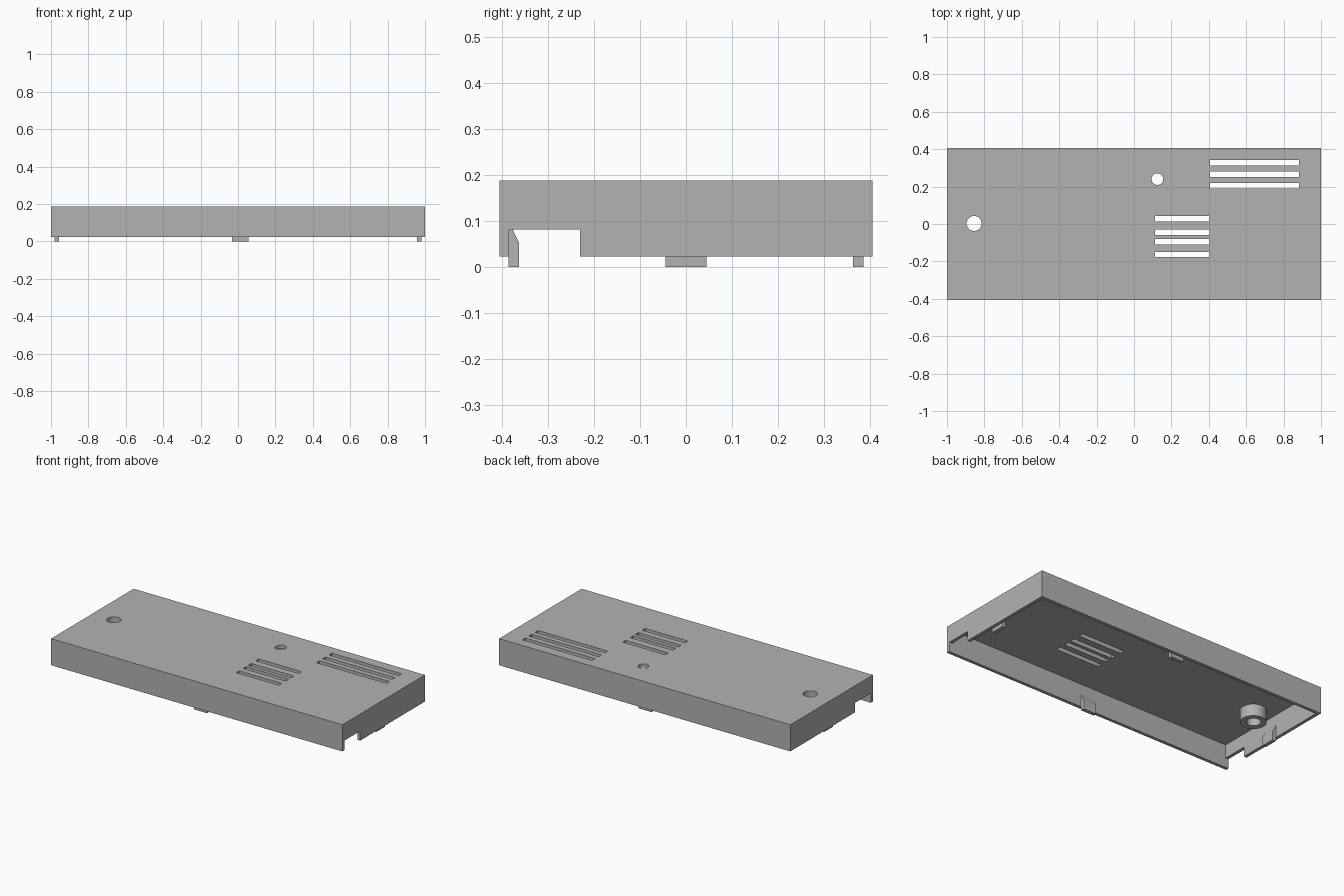
import bpy, bmesh, math
from mathutils import Matrix, Vector

if "Cube" in bpy.data.objects:
    bpy.data.objects.remove(bpy.data.objects["Cube"])

grey = bpy.data.materials.new("plain grey")
grey.diffuse_color = (0.45, 0.45, 0.45, 1)
grey.use_nodes = True
grey.node_tree.nodes["Principled BSDF"].inputs["Base Color"].default_value = grey.diffuse_color

X, Y, Z0, Z1 = 1.0, 0.405, 0.023, 0.188   # outer shell
WALL, CEILING = 0.02, 0.165


def add_box(bm, x0, x1, y0, y1, z0, z1):
    size = Matrix.Diagonal((x1 - x0, y1 - y0, z1 - z0, 1))
    mid = Vector((x0 + x1, y0 + y1, z0 + z1)) / 2
    bmesh.ops.create_cube(bm, size=1, matrix=Matrix.Translation(mid) @ size)


def add_cylinder(bm, x, y, r, z0, z1):
    bmesh.ops.create_cone(bm, cap_ends=True, segments=40, radius1=r, radius2=r, depth=z1 - z0,
                          matrix=Matrix.Translation((x, y, (z0 + z1) / 2)))


def finish(name, bm):
    bmesh.ops.recalc_face_normals(bm, faces=bm.faces)
    mesh = bpy.data.meshes.new(name)
    bm.to_mesh(mesh)
    bm.free()
    mesh.materials.append(grey)
    ob = bpy.data.objects.new(name, mesh)
    bpy.context.collection.objects.link(ob)
    return ob


def combine(target, other, operation):
    mod = target.modifiers.new(operation.lower(), 'BOOLEAN')
    mod.object, mod.operation, mod.solver = other, operation, 'EXACT'
    bpy.context.view_layer.objects.active = target
    bpy.ops.object.modifier_apply(modifier=mod.name)
    bpy.data.objects.remove(other)


# Shell open at the bottom
bm = bmesh.new()
add_box(bm, -X, X, -Y, Y, Z0, Z1)
cover = finish("cover", bm)
bm = bmesh.new()
add_box(bm, -X + WALL, X - WALL, -Y + WALL, Y - WALL, -0.1, CEILING)
combine(cover, finish("cavity_cutter", bm), 'DIFFERENCE')

# Screw boss under the lid
bm = bmesh.new()
add_cylinder(bm, -0.855, 0, 0.074, 0.092, 0.175)
combine(cover, finish("screw_boss", bm), 'UNION')

# Cable notch through both ends
bm = bmesh.new()
add_box(bm, -1.1, 1.1, -0.3845, -0.23, -0.1, 0.082)
combine(cover, finish("notch_cutter", bm), 'DIFFERENCE')

# Vent slots, screw hole and indicator hole
bm = bmesh.new()
for y in (0.328, 0.266, 0.205):
    add_box(bm, 0.405, 0.883, y - 0.0145, y + 0.0145, 0.1, 0.3)
for y in (0.029, -0.044, -0.096, -0.163):
    add_box(bm, 0.112, 0.405, y - 0.0145, y + 0.0145, 0.1, 0.3)
add_cylinder(bm, -0.855, 0.003, 0.04, 0.0, 0.3)
add_cylinder(bm, 0.125, 0.24, 0.031, 0.1, 0.3)
combine(cover, finish("hole_cutter", bm), 'DIFFERENCE')

bpy.ops.object.select_all(action='DESELECT')
cover.select_set(True)
bpy.context.view_layer.objects.active = cover
bpy.ops.object.shade_smooth_by_angle(angle=math.radians(30))

# Wedge-topped snap clips inside each wall
PROFILE = ((0, 0), (-0.023, 0), (-0.023, 0.052), (0, 0.1))


def clip(name, distance, angle, shift):
    bm = bmesh.new()
    face = bm.faces.new([bm.verts.new((distance + d, shift - 0.044, z)) for d, z in PROFILE])
    ext = bmesh.ops.extrude_face_region(bm, geom=[face])
    verts = [v for v in ext["geom"] if isinstance(v, bmesh.types.BMVert)]
    bmesh.ops.translate(bm, verts=verts, vec=(0, 0.088, 0))
    bm.transform(Matrix.Rotation(math.radians(angle), 4, 'Z'))
    finish(name, bm)


clip("right_clip", X - WALL, 0, 0)
clip("back_clip", Y - WALL, 90, -0.012)
clip("left_clip", X - WALL, 180, 0)
clip("front_clip", Y - WALL, 270, 0.012)
